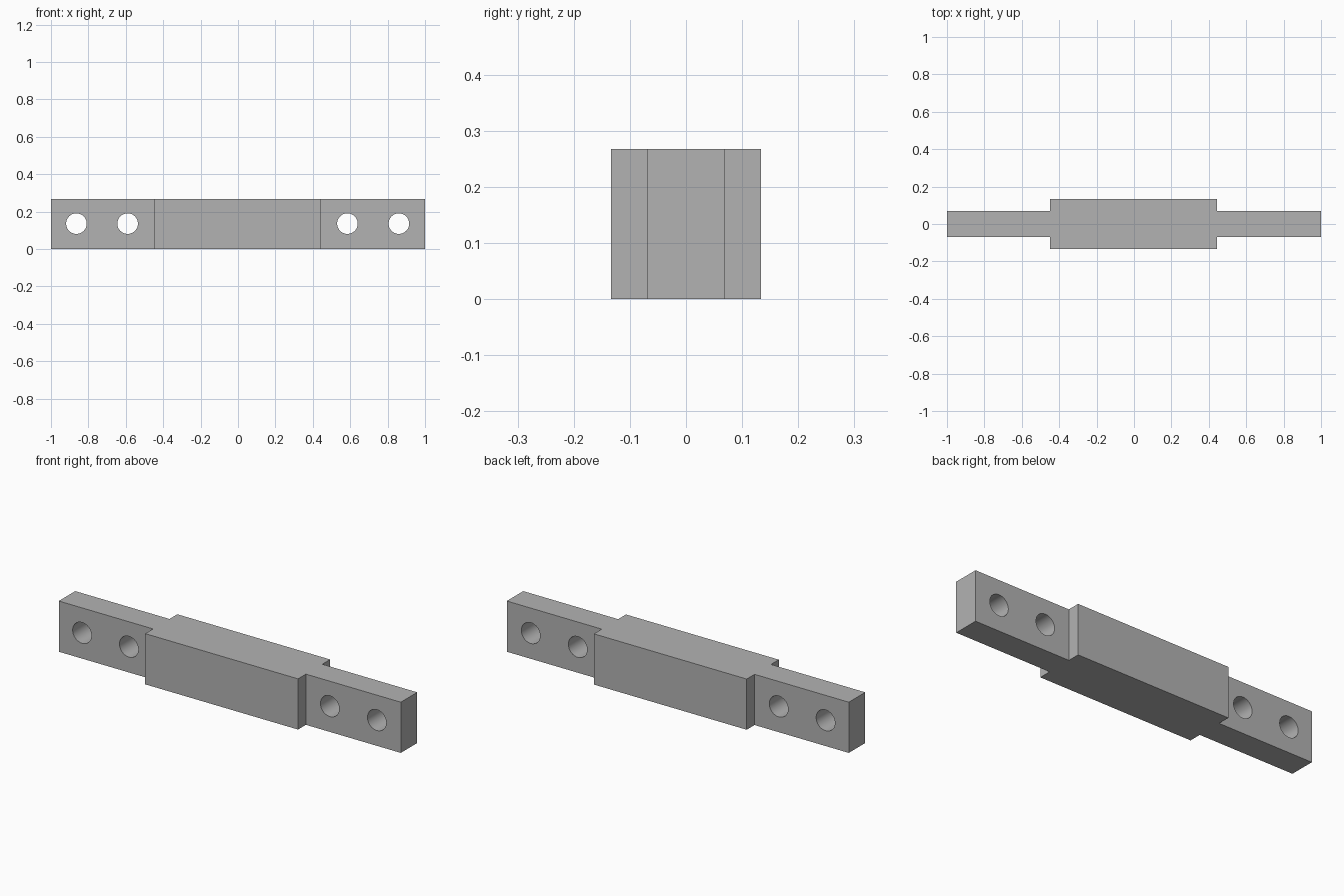
import bpy, bmesh, math

if "Cube" in bpy.data.objects:
    bpy.data.objects.remove(bpy.data.objects["Cube"])

# Plan outline of the stepped bar
END, THICK, WIDE, HEIGHT = 1.0, 0.0685, 0.134, 0.268
LEFT, RIGHT = -0.449, 0.445
outline = [(-END, -THICK), (LEFT, -THICK), (LEFT, -WIDE), (RIGHT, -WIDE),
           (RIGHT, -THICK), (END, -THICK), (END, THICK), (RIGHT, THICK),
           (RIGHT, WIDE), (LEFT, WIDE), (LEFT, THICK), (-END, THICK)]

grey = bpy.data.materials.new("light grey")
grey.diffuse_color = (0.45, 0.45, 0.45, 1)
grey.use_nodes = True
grey.node_tree.nodes["Principled BSDF"].inputs["Base Color"].default_value = grey.diffuse_color

# Bar: extruded outline
bm = bmesh.new()
base = bm.faces.new([bm.verts.new((x, y, 0)) for x, y in outline])
top = bmesh.ops.extrude_face_region(bm, geom=[base])["geom"]
bmesh.ops.translate(bm, vec=(0, 0, HEIGHT),
                    verts=[v for v in top if isinstance(v, bmesh.types.BMVert)])
bmesh.ops.recalc_face_normals(bm, faces=bm.faces)
mesh = bpy.data.meshes.new("stepped_bar")
bm.to_mesh(mesh)
bm.free()
mesh.materials.append(grey)
bar = bpy.data.objects.new("stepped_bar", mesh)
bpy.context.collection.objects.link(bar)

# Bolt holes through both end tabs
for i, x in enumerate((-0.864, -0.59, 0.585, 0.86)):
    bpy.ops.mesh.primitive_cylinder_add(vertices=48, radius=0.055, depth=0.5,
                                        location=(x, 0, HEIGHT / 2 + 0.002),
                                        rotation=(math.pi / 2, 0, 0))
    cutter = bpy.context.object
    cutter.name = f"hole_cutter_{i + 1}"
    cutter.data.materials.append(grey)
    cutter.hide_render = True
    cutter.hide_set(True)
    cut = bar.modifiers.new(f"hole_{i + 1}", "BOOLEAN")
    cut.operation, cut.solver, cut.object = "DIFFERENCE", "EXACT", cutter

# Apply the cuts, drop the cutters and smooth the hole walls
bpy.context.view_layer.objects.active = bar
bpy.ops.object.select_all(action="DESELECT")
bar.select_set(True)
for m in list(bar.modifiers):
    cutter = m.object
    bpy.ops.object.modifier_apply(modifier=m.name)
    bpy.data.objects.remove(cutter)
bpy.ops.object.shade_smooth_by_angle(angle=math.radians(30))
